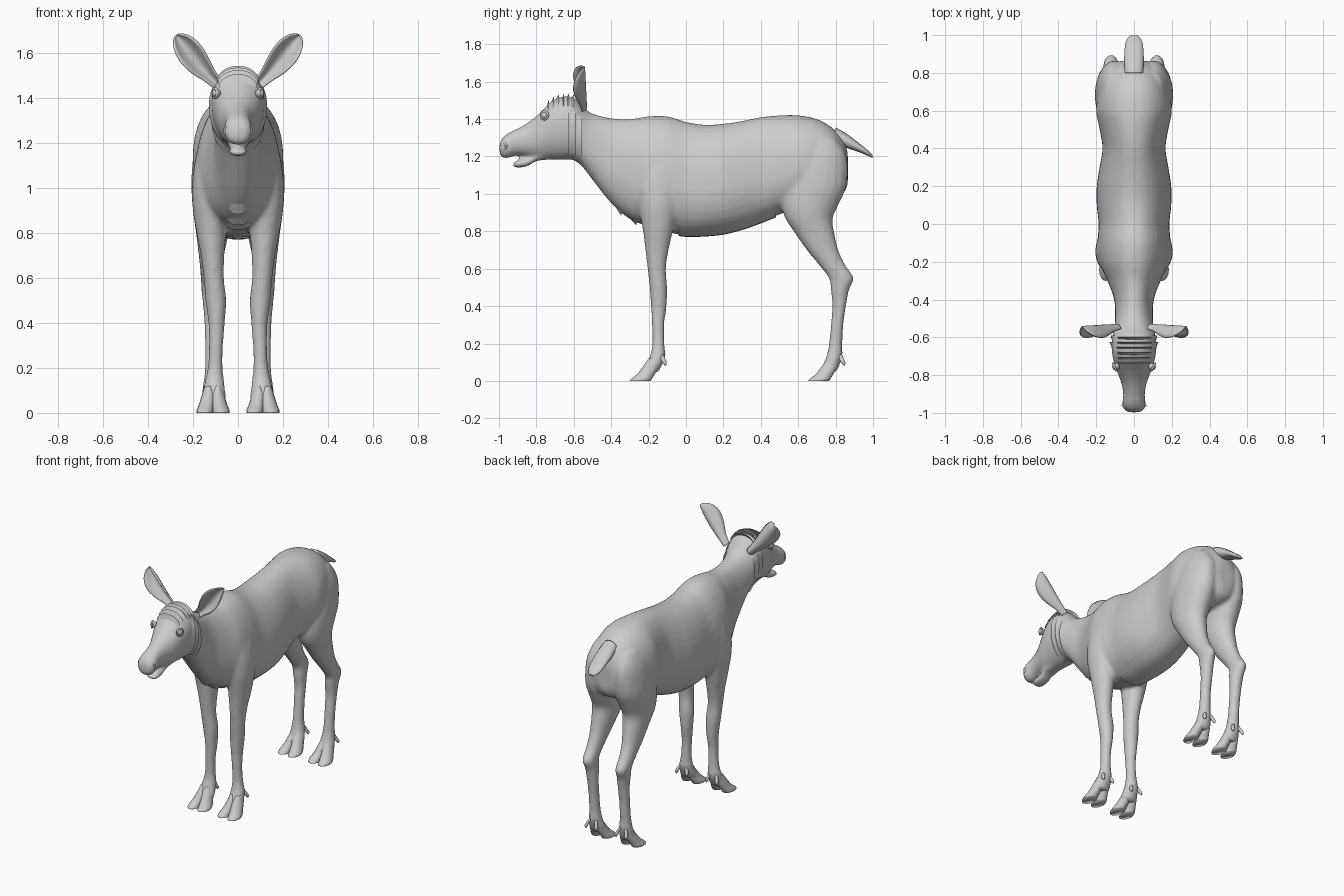
import bpy, bmesh, math
from mathutils import Vector

if "Cube" in bpy.data.objects:
    bpy.data.objects.remove(bpy.data.objects["Cube"])

grey = bpy.data.materials.new("hide grey")
grey.diffuse_color = (0.6, 0.6, 0.6, 1)
grey.use_nodes = True
grey.node_tree.nodes["Principled BSDF"].inputs["Base Color"].default_value = grey.diffuse_color


def finish(name, verts, faces, smooth=True):
    me = bpy.data.meshes.new(name)
    me.from_pydata(verts, [], faces)
    bm = bmesh.new()
    bm.from_mesh(me)
    bmesh.ops.recalc_face_normals(bm, faces=bm.faces)
    bm.to_mesh(me)
    bm.free()
    me.materials.append(grey)
    ob = bpy.data.objects.new(name, me)
    bpy.context.collection.objects.link(ob)
    for p in me.polygons:
        p.use_smooth = smooth
    return ob


def spline(rows, steps=5):
    """Catmull-Rom through rows of numbers."""
    out = []
    for i in range(len(rows) - 1):
        a, b, c, d = (rows[max(0, min(len(rows) - 1, i + k))] for k in (-1, 0, 1, 2))
        for s in range(steps):
            t = s / steps
            out.append([0.5 * (2 * q + (r - p) * t + (2 * p - 5 * q + 4 * r - u) * t * t
                        + (3 * q - p - 3 * r + u) * t ** 3) for p, q, r, u in zip(a, b, c, d)])
    return out + [list(rows[-1])]


def loft(name, rings):
    n = len(rings[0])
    verts = [v for r in rings for v in r]
    faces = [(i * n + j, i * n + (j + 1) % n, (i + 1) * n + (j + 1) % n, (i + 1) * n + j)
             for i in range(len(rings) - 1) for j in range(n)]
    faces += [tuple(range(n)), tuple(range(len(verts) - n, len(verts)))]
    return finish(name, verts, faces)


def y_point(row, ang, grow=0.0):
    """Point of an upright section (y, top, bottom, half width, pear)."""
    y, top, bot, hw, pear = row
    c, s = math.cos(ang), math.sin(ang)
    e = 0.92
    c, s = math.copysign(abs(c) ** e, c), math.copysign(abs(s) ** e, s)
    return ((hw + grow) * c * (1 - pear * s), y, (top + bot) / 2 + ((top - bot) / 2 + grow) * s)


def y_loft(name, rows, n=32):
    return loft(name, [[y_point(r, 2 * math.pi * k / n) for k in range(n)] for r in spline(rows)])


def z_loft(name, rows, side=1, n=20, steps=5):
    """Level sections (z, y front, y back, x inner, x outer)."""
    return loft(name, [[(side * ((x0 + x1) / 2 + (x1 - x0) / 2 * math.cos(2 * math.pi * k / n)),
                         (y0 + y1) / 2 + (y1 - y0) / 2 * math.sin(2 * math.pi * k / n), z)
                        for k in range(n)] for z, y0, y1, x0, x1 in spline(rows, steps)])


# Trunk, neck and head in one run from rump to nose
trunk = [
    (0.865, 1.22, 1.05, .06, 0), (0.84, 1.29, 1.0, .11, 0), (0.78, 1.355, 0.97, .155, 0),
    (0.7, 1.40, 0.95, .185, .05), (0.6, 1.42, 0.92, .20, .08), (0.5, 1.42, 0.89, .18, .12),
    (0.4, 1.41, 0.85, .165, .13), (0.3, 1.39, 0.815, .18, .14), (0.2, 1.375, 0.79, .195, .14),
    (0.1, 1.37, 0.78, .195, .14), (0.0, 1.385, 0.778, .185, .14), (-0.1, 1.415, 0.795, .19, .16),
    (-0.2, 1.415, 0.825, .18, .14), (-0.3, 1.40, 0.865, .14, .12), (-0.4, 1.405, 0.95, .105, .06),
    (-0.5, 1.43, 1.075, .10, 0), (-0.55, 1.465, 1.14, .105, 0), (-0.6, 1.515, 1.18, .115, -.06),
    (-0.66, 1.52, 1.183, .118, -.1), (-0.72, 1.495, 1.183, .108, -.13), (-0.78, 1.435, 1.185, .09, -.1),
    (-0.84, 1.385, 1.20, .068, 0), (-0.9, 1.35, 1.207, .057, 0), (-0.95, 1.325, 1.192, .062, 0),
    (-0.98, 1.30, 1.192, .055, 0), (-0.997, 1.27, 1.215, .03, 0)]
parts = [y_loft("body", trunk)]

# Open lower jaw
parts.append(y_loft("lower_jaw", [
    (-0.74, 1.25, 1.182, .05, 0), (-0.8, 1.21, 1.175, .045, 0), (-0.85, 1.188, 1.147, .042, 0),
    (-0.9, 1.18, 1.14, .042, 0), (-0.925, 1.165, 1.145, .025, 0)]))

# Legs
front_leg = [
    (1.25, -.20, -.04, .09, .16), (1.1, -.25, -.02, .07, .195), (0.95, -.255, -.04, .05, .205),
    (0.8, -.23, -.07, .053, .185), (0.7, -.218, -.092, .06, .165), (0.6, -.206, -.107, .062, .153),
    (0.5, -.195, -.10, .052, .145), (0.4, -.188, -.103, .058, .132), (0.3, -.183, -.116, .066, .13),
    (0.2, -.18, -.115, .067, .135), (0.13, -.195, -.11, .06, .15), (0.07, -.225, -.135, .052, .16),
    (0.045, -.235, -.15, .055, .16)]
hind_leg = [
    (1.3, .62, .80, .05, .15), (1.2, .55, .86, .01, .19), (1.05, .52, .86, .005, .207),
    (0.95, .51, .82, .01, .205), (0.87, .53, .785, .025, .197), (0.8, .575, .792, .04, .187),
    (0.7, .645, .815, .062, .175), (0.62, .71, .852, .075, .167), (0.55, .763, .897, .08, .163),
    (0.49, .773, .874, .077, .157), (0.4, .782, .856, .078, .15), (0.3, .774, .842, .08, .147),
    (0.2, .764, .836, .078, .147), (0.13, .75, .835, .068, .155), (0.07, .725, .815, .055, .163),
    (0.045, .715, .80, .058, .162)]
for s in (1, -1):
    parts += [z_loft("front_leg", front_leg, s), z_loft("hind_leg", hind_leg, s)]

# Blend the parts into one skin
bpy.ops.object.select_all(action='DESELECT')
for p in parts:
    p.select_set(True)
bpy.context.view_layer.objects.active = parts[0]
bpy.ops.object.join()
body = parts[0]
rm = body.modifiers.new("blend", 'REMESH')
rm.mode, rm.voxel_size, rm.use_smooth_shade = 'VOXEL', 0.011, True
sm = body.modifiers.new("soften", 'SMOOTH')
sm.factor, sm.iterations = 0.5, 8

# Cloven hooves and dewclaws
for s in (1, -1):
    for where, dy in (("front", 0.0), ("hind", 0.955)):
        for x in (.075, .147):
            lean = (0.11 - x) * 0.45
            z_loft(where + "_hoof", [
                (0, -.302 + dy, -.19 + dy, x - .037, x + .037),
                (.012, -.292 + dy, -.182 + dy, x - .037, x + .037),
                (.04, -.258 + dy, -.165 + dy, x - .034 + lean / 2, x + .034 + lean / 2),
                (.08, -.228 + dy, -.142 + dy, x - .03 + lean, x + .03 + lean),
                (.12, -.20 + dy, -.13 + dy, x - .018 + lean, x + .018 + lean)], s, 16, 4)
            z_loft(where + "_dewclaw", [
                (.082, -.112 + dy, -.106 + dy, x - .003, x + .003),
                (.1, -.128 + dy, -.103 + dy, x - .011, x + .011),
                (.14, -.145 + dy, -.12 + dy, x - .008 + lean, x + .008 + lean)], s, 10, 3)

# Tail
y_loft("tail", [(0.80, 1.355, 1.27, .05, 0), (0.86, 1.32, 1.245, .052, 0), (0.92, 1.275, 1.225, .05, 0),
                (0.97, 1.235, 1.205, .042, 0), (0.997, 1.21, 1.192, .02, 0)], 16)

# Cupped ears
ear_rows = spline([(0.085, 1.455, .022), (0.125, 1.495, .03), (0.17, 1.545, .048), (0.21, 1.595, .056),
                   (0.245, 1.64, .046), (0.268, 1.668, .022), (0.274, 1.677, .003)], 4)
across = Vector((-0.75, 0.66))
for s in (1, -1):
    m = 11
    vs = []
    for x, z, w in ear_rows:
        for j in range(m):
            v = j / (m - 1) * 2 - 1
            vs.append((s * (x + across.x * w * v), -.535 - .062 * v * v * (w / .056) - .1 * (z - 1.5) * .5,
                       z + across.y * w * v))
    fs = [(i * m + j, i * m + j + 1, (i + 1) * m + j + 1, (i + 1) * m + j)
          for i in range(len(ear_rows) - 1) for j in range(m - 1)]
    ear = finish("ear", vs, fs)
    so = ear.modifiers.new("thickness", 'SOLIDIFY')
    so.thickness, so.offset = 0.008, 0

# Eyes with lids, and nostril rims
for s in (1, -1):
    bpy.ops.mesh.primitive_uv_sphere_add(segments=16, ring_count=10, radius=.02, location=(s * .096, -.755, 1.42))
    made = [("eye", bpy.context.object)]
    bpy.ops.mesh.primitive_torus_add(major_segments=20, minor_segments=8, major_radius=.021, minor_radius=.006,
                                     location=(s * .102, -.757, 1.42), rotation=(0, math.pi / 2, -s * .45))
    made.append(("eyelid", bpy.context.object))
    bpy.ops.mesh.primitive_torus_add(major_segments=16, minor_segments=8, major_radius=.016, minor_radius=.006,
                                     location=(s * .048, -.972, 1.255), rotation=(0, math.pi / 2, -s * .8))
    made.append(("nostril", bpy.context.object))
    for name, ob in made:
        ob.name = name
        ob.data.materials.append(grey)
        for p in ob.data.polygons:
            p.use_smooth = True

# Overlapping fur strips that follow the skin
smooth_rows = spline(trunk)


def row_at(y):
    return min(smooth_rows, key=lambda r: abs(r[0] - y))


def fur(name, y, a0, a1, back, rise, n=14):
    base = row_at(y)
    tip = [y + back] + list(row_at(y + back)[1:])
    angs = [math.radians(a0 + (a1 - a0) * k / n) for k in range(n + 1)]
    vs = [y_point(base, a, -.004) for a in angs]
    vs += [y_point(tip, a, rise * math.sin(math.pi * k / n) ** .5 if 0 < k < n else -.004)
           for k, a in enumerate(angs)]
    finish(name, vs, [(k, k + 1, n + k + 2, n + k + 1) for k in range(n)])


for i in range(6):
    fur("forehead_fur", -.745 + .027 * i, 42, 138, .012, .02)
for y in (-.655, -.62, -.585):
    fur("cheek_fur", y, -62, 38, .03, .012)
    fur("cheek_fur", y, 142, 242, .03, .012)
for y in (-.38, -.3, -.24):
    fur("chest_fur", y, 255, 285, .035, .012, 6)

# Belly fold
rows = [r for r in smooth_rows if -.06 < r[0] < .5]
vs = [y_point(r, math.radians(240 + 60 * k / 8), .008 * math.sin(math.pi * k / 8)) for r in rows for k in range(9)]
finish("belly_fur", vs, [(i * 9 + k, i * 9 + k + 1, i * 9 + k + 10, i * 9 + k + 9)
                         for i in range(len(rows) - 1) for k in range(8)])
